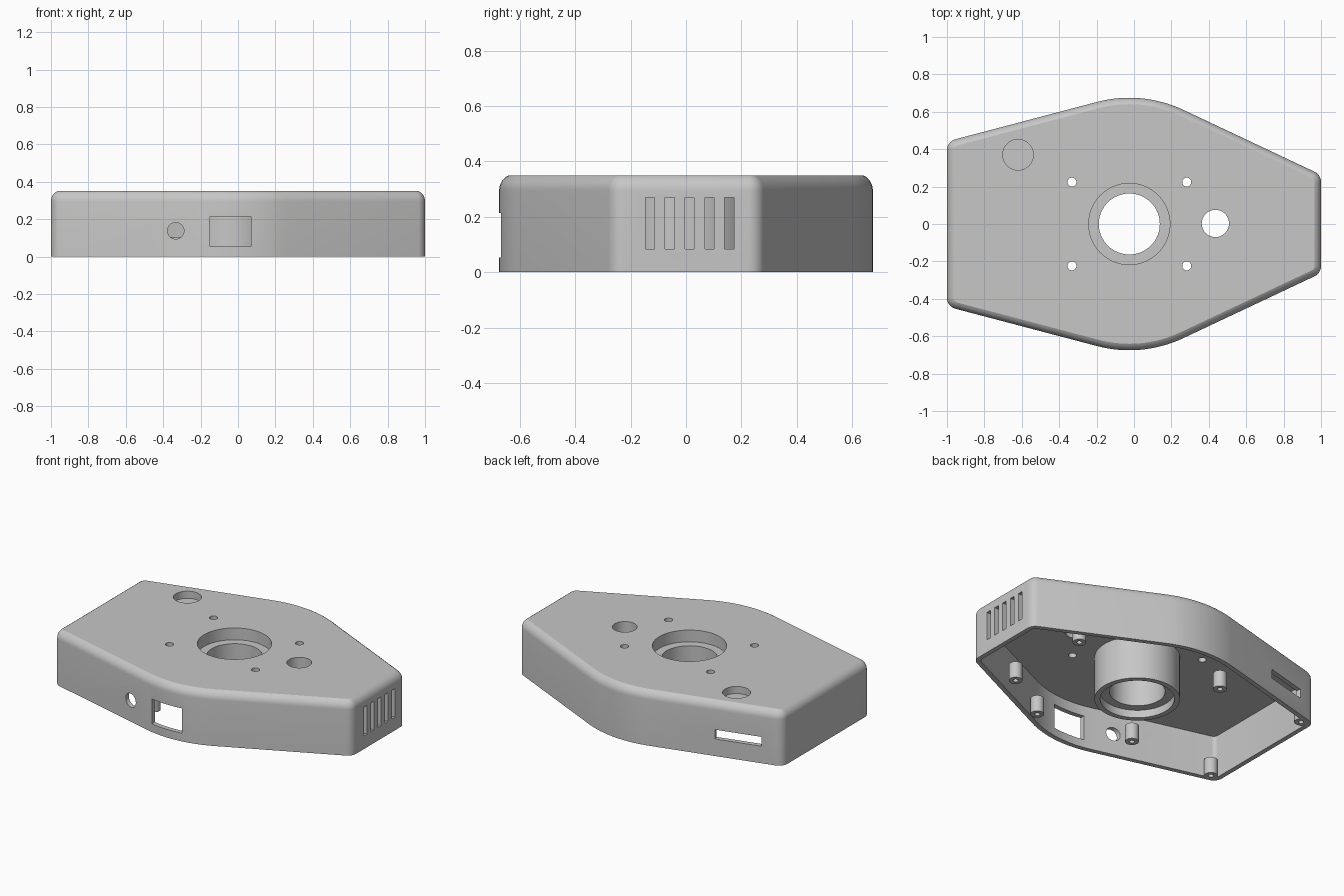
import bpy, bmesh, math
from mathutils import Matrix, Vector

if "Cube" in bpy.data.objects:
    bpy.data.objects.remove(bpy.data.objects["Cube"])

grey = bpy.data.materials.new("plain grey")
grey.use_nodes = True
COLOUR = (0.57, 0.57, 0.57, 1)
grey.diffuse_color = COLOUR
grey.node_tree.nodes["Principled BSDF"].inputs["Base Color"].default_value = COLOUR

HEIGHT = 0.35
CX = -0.025
# Rounded outline: corner circles and the large middle circle (x, y, radius)
CIRCLES = [(0.94, 0.225, 0.06), (CX, 0, 0.675), (-0.94, 0.395, 0.06)]


def make_object(name, bm):
    bmesh.ops.recalc_face_normals(bm, faces=bm.faces)
    mesh = bpy.data.meshes.new(name)
    bm.to_mesh(mesh)
    bm.free()
    mesh.materials.append(grey)
    ob = bpy.data.objects.new(name, mesh)
    bpy.context.collection.objects.link(ob)
    return ob


def tangent_angle(a, b):
    """Normal angle of the outer line touching circles a and b."""
    d = Vector((b[0] - a[0], b[1] - a[1]))
    return math.atan2(d.y, d.x) % math.tau - math.acos((a[2] - b[2]) / d.length)


def outline(inset):
    right, middle, left = CIRCLES
    a1, a2 = tangent_angle(right, middle), tangent_angle(middle, left)
    spans = [(right, 0, a1, 6), (middle, a1, a2, 16), (left, a2, math.pi, 6)]
    half = []
    for (x, y, r), start, end, n in spans:
        for i in range(n + 1):
            a = start + (end - start) * i / n
            half.append((x + (r - inset) * math.cos(a), y + (r - inset) * math.sin(a)))
    return half + [(x, -y) for x, y in reversed(half)]


def stack(name, levels):
    """Closed solid through outlines given as (inset, z)."""
    bm = bmesh.new()
    rings = [[bm.verts.new((x, y, z)) for x, y in outline(inset)] for inset, z in levels]
    for low, high in zip(rings, rings[1:]):
        for i in range(len(low)):
            j = (i + 1) % len(low)
            bm.faces.new((low[i], low[j], high[j], high[i]))
    bm.faces.new(rings[0][::-1])
    bm.faces.new(rings[-1])
    return make_object(name, bm)


def cylinder(name, x, y, r, z0, z1, sides=32):
    bm = bmesh.new()
    bmesh.ops.create_cone(bm, cap_ends=True, segments=sides, radius1=r, radius2=r,
                          depth=z1 - z0, matrix=Matrix.Translation((x, y, (z0 + z1) / 2)))
    return make_object(name, bm)


def box(name, centre, size, turn=0):
    bm = bmesh.new()
    bmesh.ops.create_cube(bm, size=1, matrix=Matrix.Translation(centre)
                          @ Matrix.Rotation(turn, 4, "Z") @ Matrix.Diagonal((*size, 1)))
    return make_object(name, bm)


def combine(target, tool, operation="DIFFERENCE"):
    mod = target.modifiers.new("combine", "BOOLEAN")
    mod.operation, mod.solver, mod.object = operation, "EXACT", tool
    bpy.context.view_layer.objects.active = target
    bpy.ops.object.modifier_apply(modifier=mod.name)
    bpy.data.objects.remove(tool)


def smooth(ob):
    bpy.ops.object.select_all(action="DESELECT")
    ob.select_set(True)
    bpy.context.view_layer.objects.active = ob
    bpy.ops.object.shade_smooth_by_angle(angle=math.radians(20))


# Hollow body with a rounded upper edge
ROUND, STEPS, SWEEP = 0.06, 6, math.radians(65)
levels = [(0, 0)]
for i in range(STEPS + 1):
    a = SWEEP * i / STEPS
    levels.append((ROUND * (1 - math.cos(a)), HEIGHT - ROUND * (math.sin(SWEEP) - math.sin(a))))
body = stack("enclosure", levels)
combine(body, stack("cavity", [(0.03, -0.1), (0.03, 0.28)]))

# Centre tube, counterbored from both ends
combine(body, cylinder("centre_tube", CX, 0, 0.25, 0, 0.31, 64), "UNION")
combine(body, cylinder("bore", CX, 0, 0.163, -0.1, 0.5, 64))
combine(body, cylinder("upper_seat", CX, 0, 0.217, 0.274, 0.5, 64))
combine(body, cylinder("lower_seat", CX, 0, 0.217, -0.1, 0.05, 64))

# Holes and blind pocket in the top
for x in (-0.332, 0.282):
    for y in (-0.224, 0.224):
        combine(body, cylinder("screw_hole", x, y, 0.024, 0.2, 0.5, 24))
combine(body, cylinder("cable_hole", 0.435, 0.003, 0.073, 0.2, 0.5))
combine(body, cylinder("top_pocket", -0.62, 0.37, 0.082, 0.304, 0.5, 40))

# Front window and round port
combine(body, box("front_window", (-0.04, -0.65, 0.133), (0.22, 0.2, 0.16)))
port = cylinder("front_port", 0, 0, 0.044, -0.12, 0.12)
port.data.transform(Matrix.Translation((-0.333, -0.62, 0.138)) @ Matrix.Rotation(math.pi / 2, 4, "X"))
combine(body, port)

# Rear slot, in line with the sloping wall
combine(body, box("rear_slot", (-0.73, 0.51, 0.14), (0.29, 0.16, 0.06), math.radians(15)))

# Vents in the narrow end
for i in range(5):
    combine(body, box("vent", (1, -0.13 + 0.0715 * i, 0.177), (0.15, 0.033, 0.185)))
smooth(body)

# Screw posts, mirrored front to back, with one extra beside the window
posts = [(x, side * y) for x, y in ((-0.93, 0.41), (-0.32, 0.4), (0.66, 0.29)) for side in (-1, 1)]
for x, y in posts + [(0.31, -0.51)]:
    post = cylinder("screw_post", x, y, 0.04, 0, 0.105, 24)
    combine(post, cylinder("pilot_hole", x, y, 0.016, -0.1, 0.08, 16))
    smooth(post)
